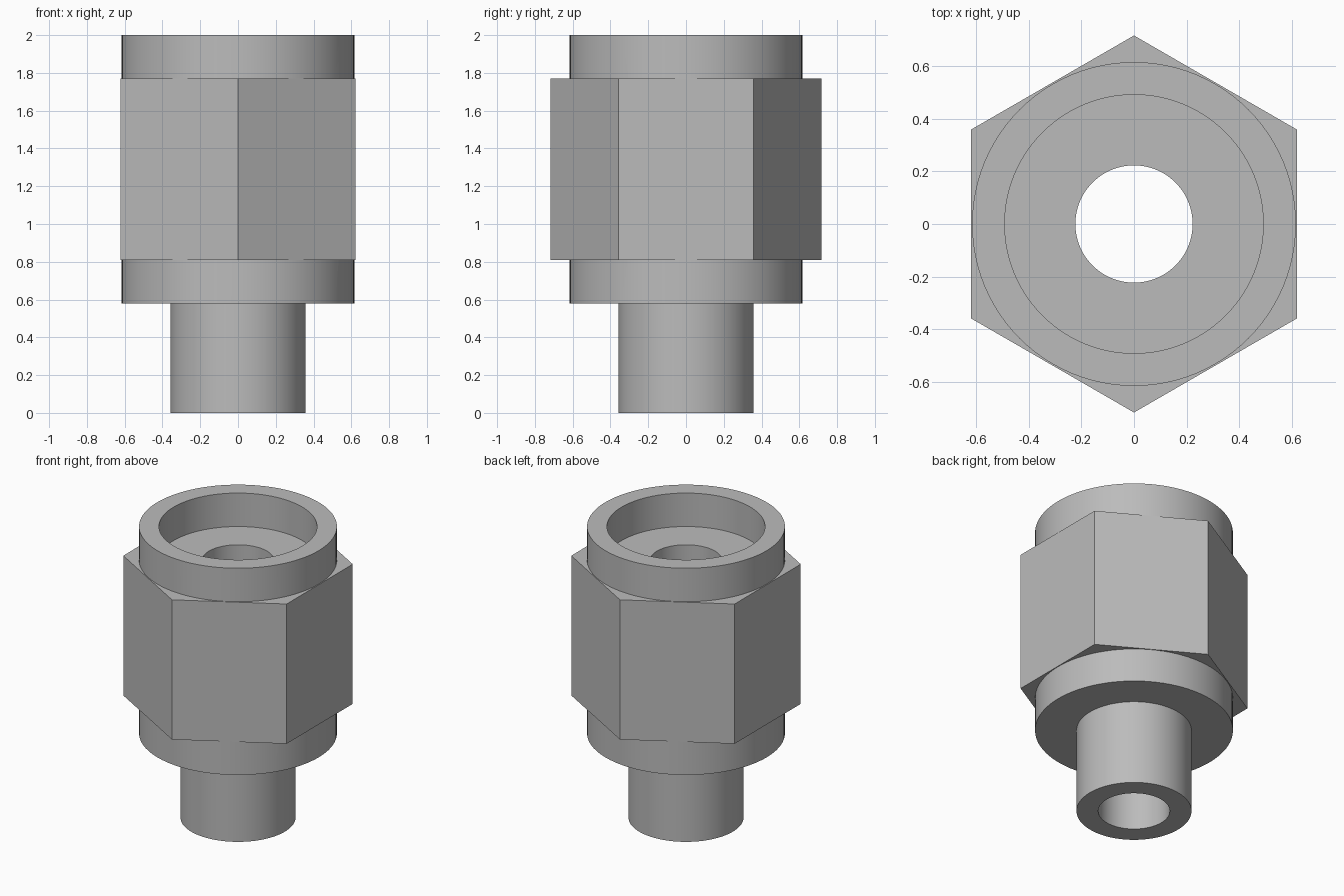
import bpy, bmesh, math

cube = bpy.data.objects.get("Cube")
if cube:
    bpy.data.objects.remove(cube, do_unlink=True)

SEGMENTS = 96
HEX_BOTTOM, HEX_TOP = 0.81, 1.77
HEX_RADIUS = 0.717

# Single metal colour
steel = bpy.data.materials.new("grey steel")
steel.use_nodes = True
colour = (0.5, 0.5, 0.5, 1)
steel.diffuse_color = colour
steel.node_tree.nodes["Principled BSDF"].inputs["Base Color"].default_value = colour


def add_object(name, bm):
    bmesh.ops.recalc_face_normals(bm, faces=bm.faces[:])
    mesh = bpy.data.meshes.new(name)
    bm.to_mesh(mesh)
    bm.free()
    mesh.materials.append(steel)
    obj = bpy.data.objects.new(name, mesh)
    bpy.context.collection.objects.link(obj)
    return obj


def lathe(name, profile):
    """Turn a closed (radius, height) outline around the z axis."""
    bm = bmesh.new()
    verts = [bm.verts.new((r, 0, z)) for r, z in profile]
    edges = [bm.edges.new((v, verts[i - 1])) for i, v in enumerate(verts)]
    bmesh.ops.spin(bm, geom=verts + edges, cent=(0, 0, 0), axis=(0, 0, 1),
                   angle=math.tau, steps=SEGMENTS, use_merge=True)
    bmesh.ops.remove_doubles(bm, verts=bm.verts[:], dist=1e-4)
    return add_object(name, bm)


# Turned body: stem, collar, open socket and through bore
body = lathe("fitting_body", [
    (0.223, 0), (0.358, 0), (0.358, 0.58), (0.616, 0.58), (0.616, 2),
    (0.492, 2), (0.492, HEX_TOP), (0.223, HEX_TOP),
])

# Hexagonal wrench section with corners on the y axis
bm = bmesh.new()
rings = []
for z in (HEX_BOTTOM, HEX_TOP):
    rings.append([bm.verts.new((HEX_RADIUS * math.sin(i * math.tau / 6),
                                HEX_RADIUS * math.cos(i * math.tau / 6), z))
                  for i in range(6)])
    bm.faces.new(rings[-1])
for i in range(6):
    bm.faces.new((rings[0][i - 1], rings[0][i], rings[1][i], rings[1][i - 1]))

# Bore the wrench section clear of the socket and passage
hexagon = add_object("hex_section", bm)
bore = lathe("bore_cutter", [(0, 0.5), (0.55, 0.5), (0.55, 2.2), (0, 2.2)])
bore.hide_render = True


def boolean(target, operand, operation):
    mod = target.modifiers.new(operation.lower(), "BOOLEAN")
    mod.operation = operation
    mod.solver = "EXACT"
    mod.object = operand
    bpy.ops.object.select_all(action="DESELECT")
    bpy.context.view_layer.objects.active = target
    target.select_set(True)
    bpy.ops.object.modifier_apply(modifier=mod.name)
    bpy.data.objects.remove(operand, do_unlink=True)


boolean(hexagon, bore, "DIFFERENCE")
boolean(body, hexagon, "UNION")

# Smooth the turned surfaces, keep machined edges crisp
bpy.ops.object.shade_smooth_by_angle(angle=math.radians(25))
